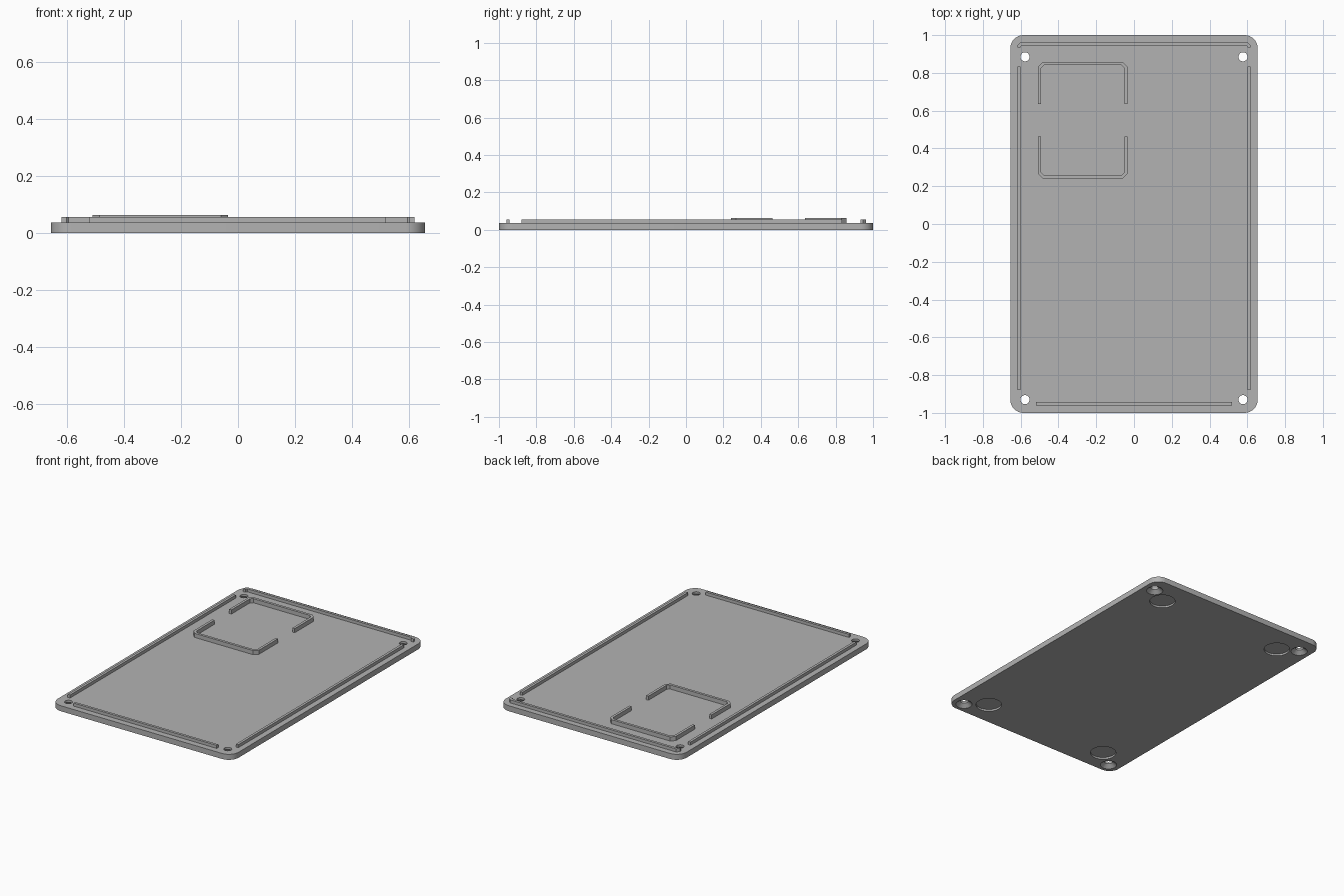
import bpy, bmesh, math
from mathutils import Vector

cube = bpy.data.objects.get("Cube")
if cube:
    bpy.data.objects.remove(cube, do_unlink=True)

grey = bpy.data.materials.new("plain grey")
grey.use_nodes = True
GREY = (0.45, 0.45, 0.45, 1)
grey.diffuse_color = GREY
grey.node_tree.nodes["Principled BSDF"].inputs["Base Color"].default_value = GREY

HALF_X, HALF_Y, PLATE_TOP = 0.655, 1.0, 0.036
RIM_TOP, BRACKET_TOP, WALL = 0.056, 0.063, 0.017


def finish(bm, name):
    bmesh.ops.recalc_face_normals(bm, faces=bm.faces)
    mesh = bpy.data.meshes.new(name)
    bm.to_mesh(mesh)
    bm.free()
    mesh.materials.append(grey)
    ob = bpy.data.objects.new(name, mesh)
    bpy.context.collection.objects.link(ob)
    return ob


def lathe(bm, x, y, profile, sides=40):
    """Closed solid of revolution around a vertical axis."""
    rings = []
    for r, z in profile:
        rings.append([bm.verts.new((x + r * math.cos(a), y + r * math.sin(a), z))
                      for a in (math.tau * i / sides for i in range(sides))])
    for low, high in zip(rings, rings[1:]):
        for i in range(sides):
            j = (i + 1) % sides
            bm.faces.new((low[i], low[j], high[j], high[i]))
    bm.faces.new(rings[0][::-1])
    bm.faces.new(rings[-1])


def wall(name, path, top):
    """Thin upright wall with mitred corners along a centre line."""
    pts = [Vector(p) for p in path]
    dirs = [(b - a).normalized() for a, b in zip(pts, pts[1:])]
    left, right = [], []
    for i, p in enumerate(pts):
        d0, d1 = dirs[max(i - 1, 0)], dirs[min(i, len(dirs) - 1)]
        n0, n1 = Vector((-d0.y, d0.x)), Vector((-d1.y, d1.x))
        m = (n0 + n1).normalized()
        offset = m * (WALL / 2 / m.dot(n0))
        left.append(p + offset)
        right.append(p - offset)
    bm = bmesh.new()
    rows = [[bm.verts.new((q.x, q.y, z)) for q in side]
            for side, z in ((left, PLATE_TOP - 0.002), (right, PLATE_TOP - 0.002),
                            (right, top), (left, top))]
    for a, b in zip(rows, rows[1:] + rows[:1]):
        for i in range(len(pts) - 1):
            bm.faces.new((a[i], a[i + 1], b[i + 1], b[i]))
    for end in (0, -1):
        bm.faces.new([row[end] for row in rows])
    return finish(bm, name)


# Base plate with rounded corners
bm = bmesh.new()
bmesh.ops.create_cube(bm, size=1)
for v in bm.verts:
    v.co = (v.co.x * 2 * HALF_X, v.co.y * 2 * HALF_Y, (v.co.z + 0.5) * PLATE_TOP)
corners = [e for e in bm.edges if abs(e.verts[0].co.z - e.verts[1].co.z) > 0.01]
bmesh.ops.bevel(bm, geom=corners, offset=0.07, segments=8, profile=0.5, affect='EDGES')
plate = finish(bm, "base_plate")

# Countersunk screw holes and round foot recesses on the underside
bm = bmesh.new()
for side in (-1, 1):
    for y in (0.885, -0.93):
        lathe(bm, side * 0.577, y,
              [(0.055, -0.004), (0.05, 0), (0.024, 0.022), (0.024, 0.06)])
    for y in (0.815, -0.838):
        lathe(bm, side * 0.457, y, [(0.078, -0.004), (0.078, 0.012)])
cutter = finish(bm, "hole_cutter")
cutter.hide_render = True

cut = plate.modifiers.new("holes", 'BOOLEAN')
cut.operation = 'DIFFERENCE'
cut.solver = 'EXACT'
cut.object = cutter
bpy.context.view_layer.objects.active = plate
plate.select_set(True)
bpy.ops.object.modifier_apply(modifier=cut.name)
bpy.data.objects.remove(cutter, do_unlink=True)
bpy.ops.object.shade_smooth_by_angle(angle=math.radians(30))

# Locating rims along the edges
for name, x in (("left_rim", 0.609), ("right_rim", -0.609)):
    wall(name, [(x, -0.88), (x, 0.835)], RIM_TOP)
wall("front_rim", [(-0.52, -0.952), (0.518, -0.952)], RIM_TOP)
hook = [(-0.609, 0.934), (-0.609, 0.942), (-0.597, 0.954)]
wall("back_rim", hook + [(-x, y) for x, y in reversed(hook)], RIM_TOP)

# Two facing U-shaped brackets with chamfered corners
MID_X, HALF_W, CHAMFER = -0.272, 0.229, 0.02
for name, end, base in (("back_bracket", 0.636, 0.849), ("front_bracket", 0.462, 0.25)):
    inward = CHAMFER if end > base else -CHAMFER
    arm = [(-HALF_W, end), (-HALF_W, base + inward), (-HALF_W + CHAMFER, base)]
    path = arm + [(-x, y) for x, y in reversed(arm)]
    wall(name, [(MID_X + x, y) for x, y in path], BRACKET_TOP)
